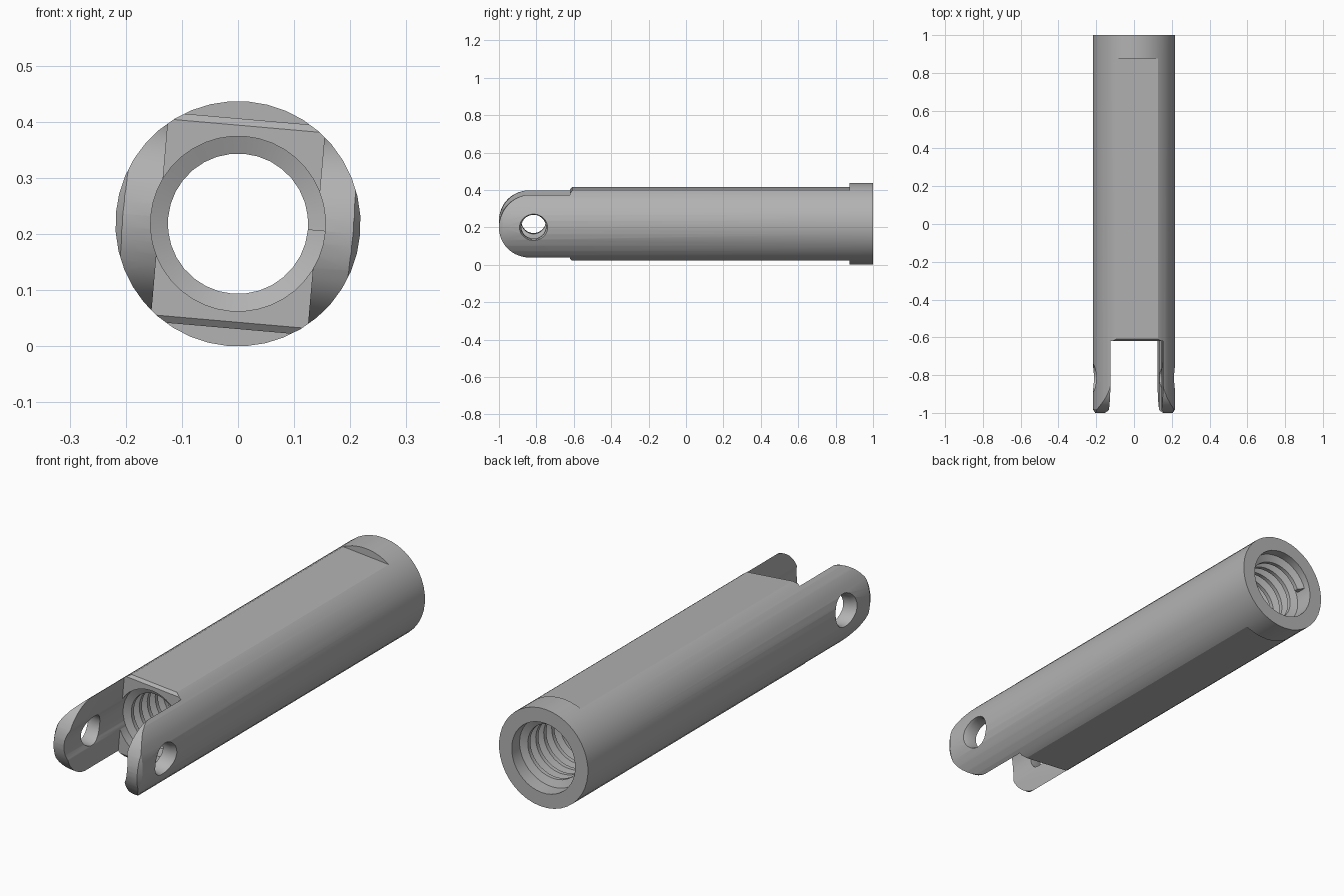
import bpy, bmesh, math
from mathutils import Matrix, Vector

cube = bpy.data.objects.get("Cube")
if cube:
    bpy.data.objects.remove(cube, do_unlink=True)

RADIUS, BORE, FLAT, CHEEK = 0.2185, 0.156, 0.187, 0.169
PITCH = 0.056
PLACE = Matrix.Translation((0, 0, RADIUS)) @ Matrix.Rotation(math.radians(5), 4, 'Y')

metal = bpy.data.materials.new("grey metal")
metal.use_nodes = True
metal.diffuse_color = (0.45, 0.45, 0.45, 1)
metal.node_tree.nodes["Principled BSDF"].inputs["Base Color"].default_value = metal.diffuse_color


def make(name, bm):
    bmesh.ops.recalc_face_normals(bm, faces=bm.faces)
    mesh = bpy.data.meshes.new(name)
    bm.to_mesh(mesh)
    bm.free()
    obj = bpy.data.objects.new(name, mesh)
    bpy.context.collection.objects.link(obj)
    mesh.materials.append(metal)
    return obj


def skin(name, rings):
    """Join equal rings of points into a capped solid."""
    bm = bmesh.new()
    rows = [[bm.verts.new(p) for p in ring] for ring in rings]
    n = len(rows[0])
    for a, b in zip(rows, rows[1:]):
        for i in range(n):
            j = (i + 1) % n
            bm.faces.new((a[i], a[j], b[j], b[i]))
    bm.faces.new(rows[0])
    bm.faces.new(rows[-1])
    return make(name, bm)


def turned(name, profile, axis='Y', shift=(0, 0, 0), segments=40):
    """Lathe (position, radius) pairs about an axis."""
    rings = []
    for t, r in profile:
        ring = []
        for i in range(segments):
            a = 2 * math.pi * i / segments
            u, v = r * math.cos(a), r * math.sin(a)
            p = (u, t, v) if axis == 'Y' else (t, u, v)
            ring.append(Vector(p) + Vector(shift))
        rings.append(ring)
    return skin(name, rings)


def prism(name, outline, half):
    """Extrude a (y, z) outline across x."""
    return skin(name, [[(x, y, z) for y, z in outline] for x in (-half, half)])


def cut(obj, cutter, operation='DIFFERENCE'):
    mod = obj.modifiers.new("cut", 'BOOLEAN')
    mod.operation, mod.object, mod.solver = operation, cutter, 'EXACT'
    bpy.context.view_layer.objects.active = obj
    bpy.ops.object.modifier_apply(modifier=mod.name)
    bpy.data.objects.remove(cutter, do_unlink=True)


# Turned blank with a small lead chamfer
body = turned("fork_sleeve", [(-1, 0.206), (-0.98, RADIUS), (1, RADIUS)])

# Side outline: rounded cheeks, chamfered shoulder, flats, full round collar
nose = -1 + CHEEK
upper = [(nose + CHEEK * math.cos(a), CHEEK * math.sin(a))
         for a in (math.pi - math.pi / 2 * i / 12 for i in range(13))]
upper += [(-0.625, CHEEK), (-0.61, FLAT), (0.875, FLAT), (0.875, 0.3), (1.1, 0.3)]
lower = [(y, -z) for y, z in reversed(upper[1:])]
cut(body, prism("side_outline", upper + lower, 0.4), 'INTERSECT')

# Slot between the cheeks, the bore, and the cross pin hole
slot = [(-1.2, -0.4), (-0.62, -0.4), (-0.62, 0.4), (-1.2, 0.4)]
cut(body, prism("slot_cutter", slot, 0.14))
cut(body, turned("bore_cutter", [(-1.2, BORE), (1.2, BORE)]))
pin = [(-0.24, 0.084), (-0.195, 0.066), (0.195, 0.066), (0.24, 0.084)]
cut(body, turned("pin_cutter", pin, 'X', (0, -0.815, 0)))

# Internal helical thread, its root buried in the bore wall
section = [(-0.025, 0.163), (-0.009, 0.125), (0.009, 0.125), (0.025, 0.163)]
start, end, steps = -0.59, 0.95, 32
rings = []
for k in range(int((end - start) / PITCH * steps)):
    a = 2 * math.pi * k / steps
    y = start + PITCH * k / steps
    rings.append([(r * math.cos(a), y + d, r * math.sin(a)) for d, r in section])
thread = skin("inner_thread", rings)

# Place the parts and smooth the curved surfaces
for obj in (body, thread):
    obj.data.transform(PLACE)
    bpy.ops.object.select_all(action='DESELECT')
    obj.select_set(True)
    bpy.context.view_layer.objects.active = obj
    bpy.ops.object.shade_smooth_by_angle(angle=math.radians(25))
